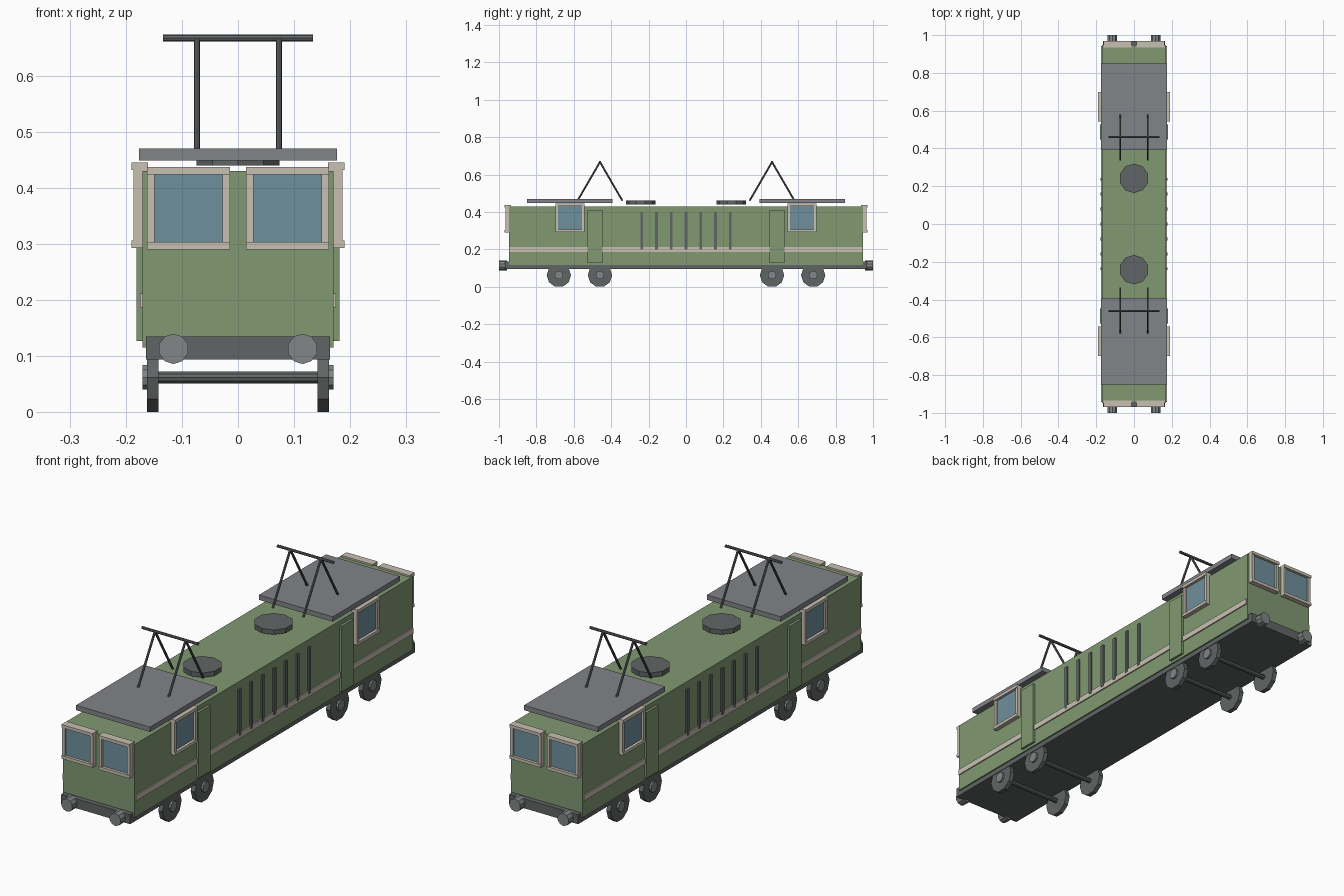
import bpy, math
from mathutils import Vector

if "Cube" in bpy.data.objects:
    bpy.data.objects.remove(bpy.data.objects["Cube"])


def material(name, r, g, b):
    m = bpy.data.materials.new(name)
    m.diffuse_color = (r, g, b, 1)
    m.use_nodes = True
    m.node_tree.nodes["Principled BSDF"].inputs["Base Color"].default_value = m.diffuse_color
    return m


GREEN = material("green_paint", 0.22, 0.32, 0.17)
CREAM = material("cream_trim", 0.58, 0.53, 0.45)
GLASS = material("window_glass", 0.16, 0.28, 0.34)
ROOF = material("roof_grey", 0.22, 0.23, 0.25)
DARK = material("dark_metal", 0.12, 0.13, 0.13)
STEEL = material("steel", 0.22, 0.24, 0.24)


def box(name, x, y, z, mat):
    """Box from (min, max) ranges on each axis."""
    bpy.ops.mesh.primitive_cube_add(size=1, location=[(a[0] + a[1]) / 2 for a in (x, y, z)])
    o = bpy.context.object
    o.scale = [abs(a[1] - a[0]) for a in (x, y, z)]
    bpy.ops.object.transform_apply(location=False, rotation=False, scale=True)
    o.name = name
    o.data.materials.append(mat)
    return o


def cylinder(name, centre, radius, depth, mat, rot=(0, 0, 0), sides=10):
    bpy.ops.mesh.primitive_cylinder_add(vertices=sides, radius=radius, depth=depth,
                                        location=centre, rotation=rot)
    o = bpy.context.object
    o.name = name
    o.data.materials.append(mat)
    return o


def rod(name, a, b, radius, mat):
    a, b = Vector(a), Vector(b)
    d = b - a
    return cylinder(name, (a + b) / 2, radius, d.length, mat,
                    d.to_track_quat('Z', 'Y').to_euler(), 8)


ALONG_X = (0, math.pi / 2, 0)
ALONG_Y = (math.pi / 2, 0, 0)


def window(name, place, u0, u1, z0, z1, inner, outer):
    """Framed window; place(u range, depth range) gives its x and y ranges."""
    t = 0.0135

    def part(suffix, u, d, z, mat):
        x, y = place(u, d)
        box(name + suffix, x, y, z, mat)

    part("_sill", (u0, u1), (inner, outer), (z0, z0 + t), CREAM)
    part("_head", (u0, u1), (inner, outer), (z1 - t, z1), CREAM)
    for u in (u0, u1 - t):
        part("_post", (u, u + t), (inner, outer - 0.004), (z0 + t, z1 - t), CREAM)
    part("_pane", (u0 + t, u1 - t), (inner + 0.005, outer - 0.012), (z0 + t, z1 - t), GLASS)


# Body and underframe
box("body", (-0.17, 0.17), (-0.947, 0.947), (0.115, 0.43), GREEN)
box("underframe", (-0.164, 0.164), (-0.968, 0.968), (0.094, 0.135), DARK)

# Details on both long sides
for s in (-1, 1):
    box("side_stripe", (s * 0.165, s * 0.175), (-0.943, 0.943), (0.187, 0.212), CREAM)
    for i in range(7):
        y = (i - 3) * 0.079
        box("louvre", (s * 0.165, s * 0.177), (y - 0.0075, y + 0.0075), (0.2, 0.4), DARK)
    for e in (-1, 1):
        box("door", (s * 0.165, s * 0.181), (e * 0.447, e * 0.526), (0.127, 0.41), GREEN)
        window("side_window", lambda u, d: ([s * v for v in d], u),
               e * 0.62 - 0.0775, e * 0.62 + 0.0775, 0.293, 0.445, 0.16, 0.19)

# Details repeated at both ends
for e in (-1, 1):
    for s in (-1, 1):
        # Cab windows
        window("cab_window", lambda u, d: (u, [e * v for v in d]),
               s * 0.088 - 0.074, s * 0.088 + 0.074, 0.29, 0.437, 0.935, 0.97)
        # Buffers
        cylinder("buffer", (s * 0.115, e * 0.979, 0.113), 0.027, 0.042, STEEL, ALONG_Y)
    # Roof panel and fan
    box("roof_panel", (-0.176, 0.176), (e * 0.393, e * 0.85), (0.449, 0.47), ROOF)
    cylinder("roof_fan", (0, e * 0.242, 0.45), 0.078, 0.02, DARK)
    # Pantograph
    rod("pantograph_bar", (-0.134, e * 0.46, 0.667), (0.134, e * 0.46, 0.667), 0.006, DARK)
    for s in (-1, 1):
        for k in (-1, 1):
            rod("pantograph_arm", (s * 0.073, e * 0.46 + k * 0.12, 0.46),
                (s * 0.073, e * 0.46, 0.667), 0.005, DARK)
    # Wheelsets
    for y in (0.46, 0.68):
        cylinder("axle", (0, e * y, 0.062), 0.011, 0.3, DARK, ALONG_X)
        for s in (-1, 1):
            cylinder("wheel", (s * 0.152, e * y, 0.062), 0.065, 0.02, DARK, ALONG_X)
            cylinder("wheel_hub", (s * 0.161, e * y, 0.062), 0.023, 0.019, STEEL, ALONG_X)
